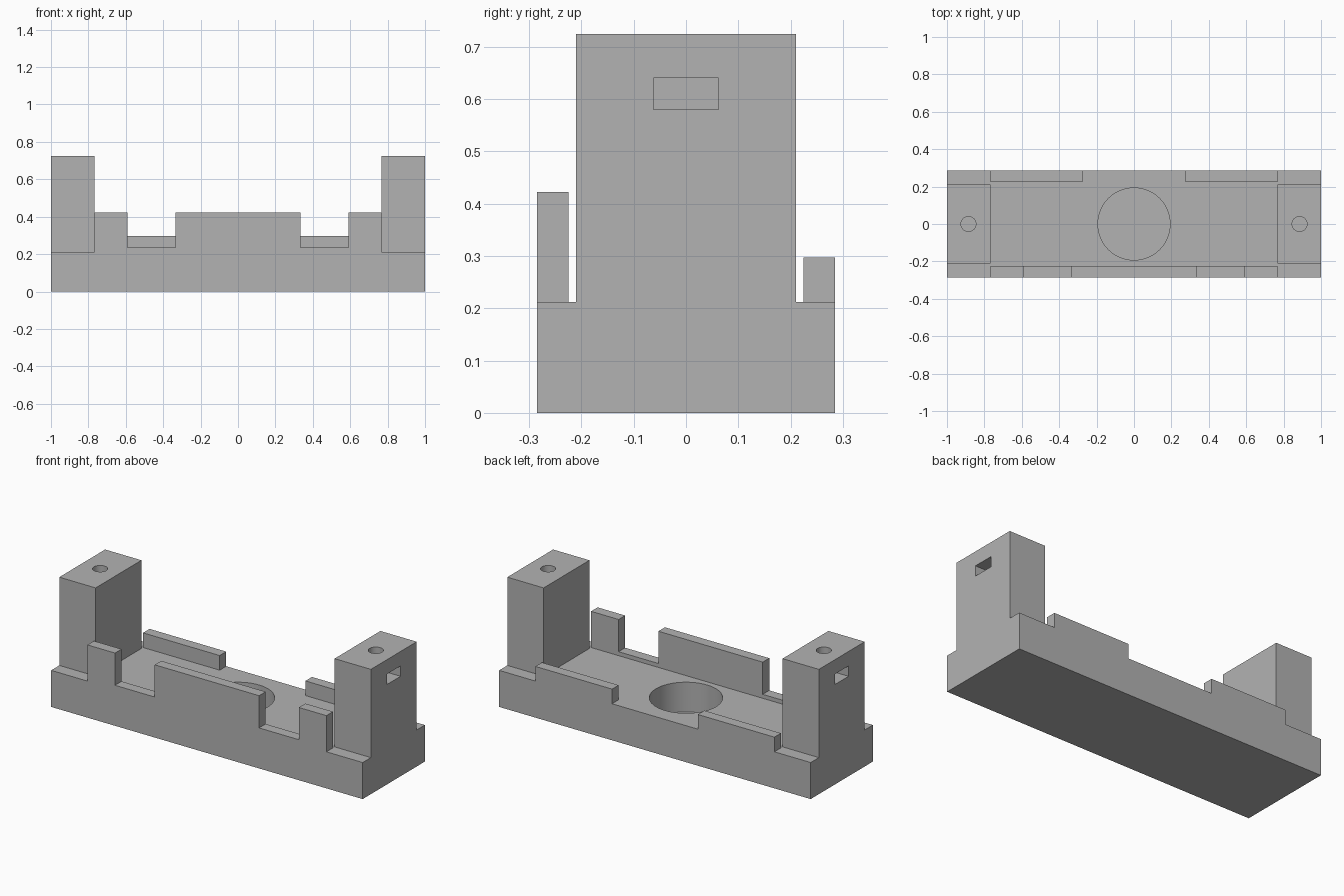
import bpy
import bmesh
import math

old = bpy.data.objects.get("Cube")
if old:
    bpy.data.objects.remove(old, do_unlink=True)

grey = bpy.data.materials.new("plain grey")
grey.use_nodes = True
colour = (0.45, 0.45, 0.45, 1)
grey.diffuse_color = colour
grey.node_tree.nodes["Principled BSDF"].inputs["Base Color"].default_value = colour

HALF_DEPTH = 0.285
DECK = 0.212
TOP = 0.724
INNER = 0.767       # inner face of the towers
SCREW_X = 0.885


def finish(name, bm):
    bmesh.ops.recalc_face_normals(bm, faces=bm.faces)
    mesh = bpy.data.meshes.new(name)
    bm.to_mesh(mesh)
    bm.free()
    obj = bpy.data.objects.new(name, mesh)
    mesh.materials.append(grey)
    bpy.context.collection.objects.link(obj)
    return obj


def prism(name, profile, y0, y1):
    """Extrude an (x, z) outline from y0 to y1."""
    bm = bmesh.new()
    face = bm.faces.new([bm.verts.new((x, y0, z)) for x, z in profile])
    moved = bmesh.ops.extrude_face_region(bm, geom=[face])["geom"]
    verts = [v for v in moved if isinstance(v, bmesh.types.BMVert)]
    bmesh.ops.translate(bm, verts=verts, vec=(0, y1 - y0, 0))
    return finish(name, bm)


def box(name, x0, x1, y0, y1, z0, z1):
    return prism(name, [(x0, z0), (x1, z0), (x1, z1), (x0, z1)], y0, y1)


def cylinder(name, x, radius, z0, z1, sides):
    bm = bmesh.new()
    bmesh.ops.create_cone(bm, cap_ends=True, segments=sides, radius1=radius,
                          radius2=radius, depth=z1 - z0)
    bmesh.ops.translate(bm, verts=bm.verts, vec=(x, 0, (z0 + z1) / 2))
    return finish(name, bm)


def combine(target, other, operation):
    mod = target.modifiers.new(operation.lower(), 'BOOLEAN')
    mod.operation = operation
    mod.solver = 'EXACT'
    mod.object = other
    bpy.context.view_layer.objects.active = target
    bpy.ops.object.modifier_apply(modifier=mod.name)
    bpy.data.objects.remove(other, do_unlink=True)


# Base slab
body = box("bracket_body", -1, 1, -HALF_DEPTH, HALF_DEPTH, 0, DECK)

# Front wall with two notches that leave a low lip
half = [(0.335, 0.422), (0.335, 0.235), (0.59, 0.235), (0.59, 0.422),
        (INNER, 0.422), (INNER, DECK)]
outline = [(-x, z) for x, z in reversed(half)] + half
combine(body, prism("front_wall", outline, -HALF_DEPTH, -0.225), 'UNION')

# Towers and low back walls on both sides
for side in (-1, 1):
    x0, x1 = sorted((side * INNER, side))
    combine(body, box("tower", x0, x1, -0.21, 0.21, DECK, TOP), 'UNION')
    x0, x1 = sorted((side * 0.275, side * INNER))
    combine(body, box("back_wall", x0, x1, 0.225, HALF_DEPTH, DECK, 0.297), 'UNION')

# Round pocket, screw holes and nut slots
combine(body, cylinder("pocket", 0, 0.193, 0.04, DECK + 0.1, 64), 'DIFFERENCE')
for side in (-1, 1):
    combine(body, cylinder("screw_hole", side * SCREW_X, 0.04, 0.45, TOP + 0.1, 32),
            'DIFFERENCE')
    x0, x1 = sorted((side * 0.82, side * 1.1))
    combine(body, box("nut_slot", x0, x1, -0.062, 0.062, 0.58, 0.64), 'DIFFERENCE')

# Merge flush faces and smooth only the round holes
bm = bmesh.new()
bm.from_mesh(body.data)
bmesh.ops.remove_doubles(bm, verts=bm.verts, dist=0.0001)
bmesh.ops.dissolve_limit(bm, angle_limit=math.radians(1), verts=bm.verts, edges=bm.edges)
bm.to_mesh(body.data)
bm.free()
bpy.ops.object.select_all(action='DESELECT')
body.select_set(True)
bpy.context.view_layer.objects.active = body
bpy.ops.object.shade_smooth_by_angle(angle=math.radians(30))
